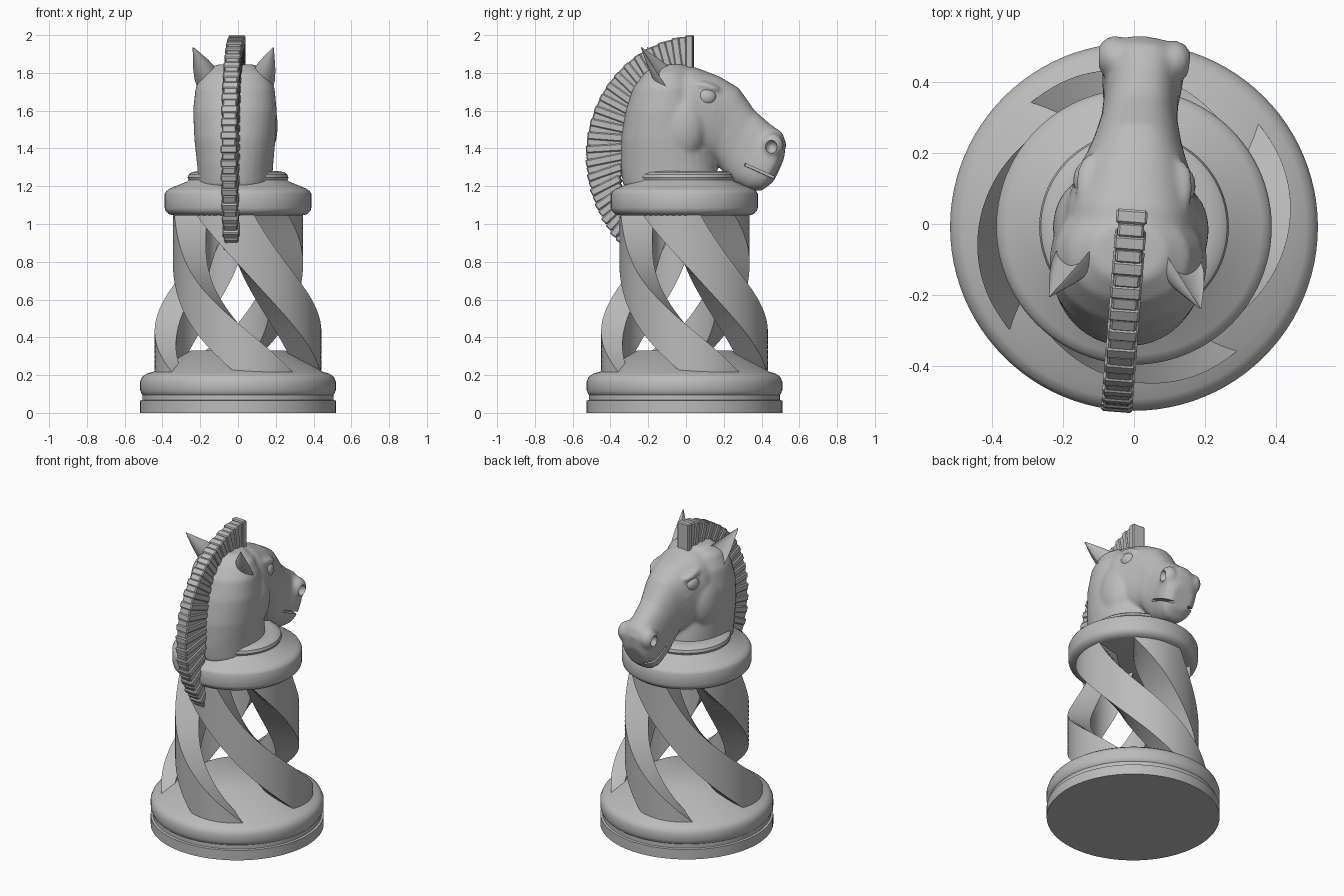
import bpy, bmesh
from math import sin, cos, pi, radians, copysign
from mathutils import Matrix, Vector

cube = bpy.data.objects.get("Cube")
if cube:
    bpy.data.objects.remove(cube, do_unlink=True)

# One plain grey for the whole piece
GREY = (0.5, 0.5, 0.5, 1)
grey = bpy.data.materials.new("plain grey")
grey.use_nodes = True
grey.diffuse_color = GREY
grey.node_tree.nodes["Principled BSDF"].inputs["Base Color"].default_value = GREY

CENTRE_Y = -0.008
# The head is turned slightly about the column
TURN = (Matrix.Translation((0, 0.1, 0)) @ Matrix.Rotation(radians(-4.5), 4, 'Z')
        @ Matrix.Translation((0, -0.1, 0)))


def finish(bm, name, matrix=None):
    if matrix:
        bm.transform(matrix)
    bmesh.ops.recalc_face_normals(bm, faces=bm.faces)
    mesh = bpy.data.meshes.new(name)
    bm.to_mesh(mesh)
    bm.free()
    mesh.materials.append(grey)
    obj = bpy.data.objects.new(name, mesh)
    bpy.context.collection.objects.link(obj)
    return obj


def activate(obj):
    bpy.ops.object.select_all(action='DESELECT')
    obj.select_set(True)
    bpy.context.view_layer.objects.active = obj


def smooth(obj, angle=35):
    activate(obj)
    bpy.ops.object.shade_smooth_by_angle(angle=radians(angle))


def loft(bm, rings):
    loops = [[bm.verts.new(p) for p in ring] for ring in rings]
    n = len(loops[0])
    for a, b in zip(loops, loops[1:]):
        for i in range(n):
            j = (i + 1) % n
            bm.faces.new((a[i], a[j], b[j], b[i]))
    bm.faces.new(loops[0])
    bm.faces.new(loops[-1])


def lathe(name, profile, steps=96):
    bm = bmesh.new()
    loft(bm, [[Vector((r * cos(2 * pi * i / steps), CENTRE_Y + r * sin(2 * pi * i / steps), z))
               for i in range(steps)] for r, z in profile])
    smooth(finish(bm, name))


def oval(centre, u, v, power=0.82, steps=32):
    """Rounded section; power below 1 makes it fuller than an ellipse."""
    def f(t):
        return copysign(abs(t) ** power, t)
    return [centre + u * f(cos(2 * pi * i / steps)) + v * f(sin(2 * pi * i / steps))
            for i in range(steps)]


def ellipsoid(bm, centre, radii, tilt=0):
    m = (Matrix.Translation(centre) @ Matrix.Rotation(tilt, 4, 'X')
         @ Matrix.Diagonal((*radii, 1)))
    bmesh.ops.create_uvsphere(bm, u_segments=24, v_segments=16, radius=1, matrix=m)


# Foot and collar
lathe("base", [(0.518, 0), (0.518, 0.065), (0.505, 0.068), (0.505, 0.095), (0.51, 0.1),
               (0.518, 0.12), (0.518, 0.165), (0.508, 0.19), (0.485, 0.207), (0.45, 0.218),
               (0.25, 0.33)])
lathe("collar", [(0.34, 1.045), (0.365, 1.052), (0.383, 1.068), (0.388, 1.085),
                 (0.388, 1.16), (0.38, 1.175), (0.36, 1.188), (0.27, 1.225), (0.262, 1.232),
                 (0.267, 1.245), (0.262, 1.262), (0.245, 1.275), (0.21, 1.28)])

# Four twisted ribbons: spiral in plan, thicker and wider towards the top
LOW, HIGH = 0.2, 1.07


def ribbon_radii(d):
    t = min(max((d - 10) / 115, 0), 1)
    return 0.455 - 0.11 * t * t * (3 - 2 * t), max(0.385 - 0.0019 * d, 0.08)


for k in range(4):
    bm = bmesh.new()
    rings = []
    for s in range(61):
        z = LOW + (HIGH - LOW) * s / 60
        outside, inside = [], []
        twist = 153 * (z - 0.22)
        flare = 12 * (max(0, z - 0.65) / 0.4) ** 2
        for i in range(11):
            d = twist - flare + (42 + flare) * i / 10
            a = radians(309 + 90 * k - d)
            for r, side in zip(ribbon_radii(d), (outside, inside)):
                side.append(Vector((r * cos(a), CENTRE_Y + r * sin(a), z)))
        rings.append(outside + inside[::-1])
    loft(bm, rings)
    smooth(finish(bm, f"column_ribbon_{k + 1}"))

# Neck: level sections as back, front, height, half width
bm = bmesh.new()
neck = [(-0.335, 0.17, 1.2, 0.195), (-0.345, 0.16, 1.3, 0.2), (-0.345, 0.13, 1.45, 0.215),
        (-0.32, 0.1, 1.6, 0.222), (-0.28, 0.08, 1.72, 0.21), (-0.22, 0.04, 1.8, 0.17),
        (-0.16, 0, 1.845, 0.1)]
X = Vector((1, 0, 0))
loft(bm, [oval(Vector((0, (b + f) / 2, z)), X * w, Vector((0, (f - b) / 2, 0)), 0.95)
          for b, f, z, w in neck])

# Skull and muzzle: sections as upper point, lower point, half width
skull = [(-0.2, 1.8, -0.1, 1.5, 0.15), (-0.08, 1.85, -0.04, 1.38, 0.19),
         (0.05, 1.83, 0.03, 1.345, 0.19), (0.18, 1.78, 0.1, 1.35, 0.158),
         (0.28, 1.72, 0.16, 1.33, 0.126), (0.365, 1.6, 0.2, 1.27, 0.108),
         (0.445, 1.53, 0.25, 1.22, 0.105), (0.51, 1.485, 0.33, 1.18, 0.115),
         (0.53, 1.43, 0.4, 1.175, 0.11), (0.52, 1.35, 0.46, 1.22, 0.07)]
loft(bm, [oval(Vector((0, (y1 + y2) / 2, (z1 + z2) / 2)), X * w,
               Vector((0, (y1 - y2) / 2, (z1 - z2) / 2)))
          for y1, z1, y2, z2, w in skull])

# Cheeks, brows, lower lids, nostril swellings
for s in (-1, 1):
    ellipsoid(bm, (s * 0.13, -0.015, 1.52), (0.09, 0.13, 0.18))
    ellipsoid(bm, (s * 0.122, 0.11, 1.732), (0.045, 0.085, 0.022), -0.25)
    ellipsoid(bm, (s * 0.122, 0.13, 1.612), (0.038, 0.07, 0.018), -0.25)
    ellipsoid(bm, (s * 0.085, 0.465, 1.415), (0.05, 0.06, 0.065))
head = finish(bm, "head_and_neck", TURN)

# Cutter for the mouth grooves and nostrils
bm = bmesh.new()
for s in (-1, 1):
    bmesh.ops.create_cube(bm, size=1, matrix=Matrix.Translation((s * 0.15, 0.42, 1.27))
                          @ Matrix.Rotation(-0.42, 4, 'X')
                          @ Matrix.Diagonal((0.2, 0.22, 0.014, 1)))
    ellipsoid(bm, (s * 0.135, 0.462, 1.408), (0.045, 0.032, 0.036))
cutter = finish(bm, "mouth_cutter", TURN)
cutter.hide_render = True

remesh = head.modifiers.new("merge", 'REMESH')
remesh.mode = 'VOXEL'
remesh.voxel_size = 0.012
soften = head.modifiers.new("soften", 'SMOOTH')
soften.factor = 0.5
soften.iterations = 6
cut = head.modifiers.new("cut", 'BOOLEAN')
cut.operation = 'DIFFERENCE'
cut.object = cutter
activate(head)
for name in ("merge", "soften", "cut"):
    bpy.ops.object.modifier_apply(modifier=name)
bpy.data.objects.remove(cutter, do_unlink=True)
smooth(head, 45)

# Eyes and cupped ears
for side, s in (("right", -1), ("left", 1)):
    bm = bmesh.new()
    ellipsoid(bm, (s * 0.132, 0.115, 1.672), (0.04, 0.056, 0.048))
    smooth(finish(bm, side + "_eye", TURN), 60)

    bm = bmesh.new()
    root, tip = Vector((0.125, -0.09, 1.74)), Vector((0.213, -0.222, 1.935))
    axis = (tip - root).normalized()
    front = Vector((0.4, 0.9, 0.2))
    front = (front - axis * front.dot(axis)).normalized()
    across = axis.cross(front)
    rings = []
    for t, size in ((0, 1.05), (0.25, 0.95), (0.5, 0.7), (0.75, 0.37), (0.9, 0.17), (1, 0.03)):
        ring = []
        for i in range(24):
            a = 2 * pi * i / 24
            depth = sin(a) if sin(a) < 0 else -0.35 * sin(a)
            p = root.lerp(tip, t) + (across * cos(a) * 0.068 + front * (depth + 0.4) * 0.08) * size
            ring.append(Vector((s * p.x, p.y, p.z)))
        rings.append(ring)
    loft(bm, rings)
    smooth(finish(bm, side + "_ear", TURN), 50)

# Mane: a fan of bevelled plates with alternating size
PLATES = 39
bm = bmesh.new()
for i in range(PLATES):
    deg = 148 * i / (PLATES - 1)
    reach = 0.533 + (deg - 62) ** 2 * (1.7e-5 if deg > 62 else 1e-5) - 0.003 * (i % 2)
    length = 0.2 - 0.1 * max(0, deg - 105) / 43
    width = 0.088 - 0.014 * (i % 2)
    m = (Matrix.Translation((0, 0.02, 1.428)) @ Matrix.Rotation(radians(deg), 4, 'X')
         @ Matrix.Translation((0, 0, reach - length / 2))
         @ Matrix.Diagonal((width, 0.041, length, 1)))
    bmesh.ops.create_cube(bm, size=1, matrix=m)
mane = finish(bm, "mane", TURN)
bevel = mane.modifiers.new("bevel", 'BEVEL')
bevel.width = 0.006
bevel.segments = 1
